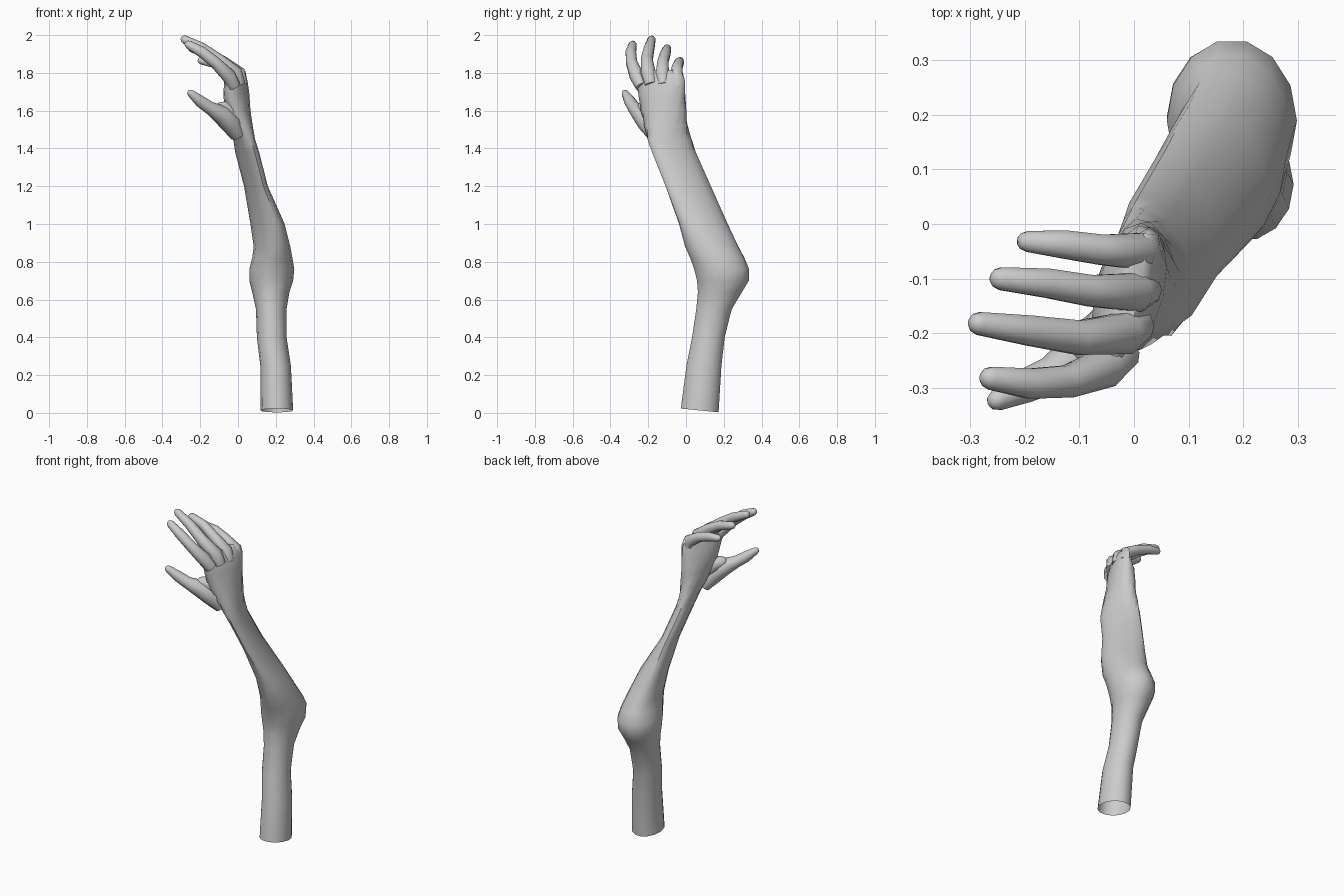
import bpy, bmesh, math
from mathutils import Vector

cube = bpy.data.objects.get("Cube")
if cube:
    bpy.data.objects.remove(cube, do_unlink=True)

# Single plain grey
grey = bpy.data.materials.new("plain grey")
grey.use_nodes = True
GREY = (0.6, 0.6, 0.6, 1.0)
grey.diffuse_color = GREY
grey.node_tree.nodes["Principled BSDF"].inputs["Base Color"].default_value = GREY


def loft(name, rings, cap_start=False, cap_end=True):
    """Skin a list of equally long point rings into a smooth-shaded object."""
    bm = bmesh.new()
    loops = [[bm.verts.new(p) for p in ring] for ring in rings]
    n = len(loops[0])
    for a, b in zip(loops, loops[1:]):
        for i in range(n):
            j = (i + 1) % n
            bm.faces.new((a[i], a[j], b[j], b[i]))
    if cap_start:
        bm.faces.new(loops[0][::-1])
    if cap_end:
        bm.faces.new(loops[-1])
    mesh = bpy.data.meshes.new(name)
    bm.to_mesh(mesh)
    bm.free()
    mesh.materials.append(grey)
    obj = bpy.data.objects.new(name, mesh)
    bpy.context.collection.objects.link(obj)
    bpy.ops.object.select_all(action='DESELECT')
    obj.select_set(True)
    bpy.context.view_layer.objects.active = obj
    bpy.ops.object.shade_smooth_by_angle(angle=math.radians(50))
    return obj


def section(z, x0, x1, y0, y1, lean=0.0, tilt=0.0, n=14):
    """Ellipse filling a box; lean skews its long axis, tilt slopes it along y."""
    cx, cy, ax, ay = (x0 + x1) / 2, (y0 + y1) / 2, (x1 - x0) / 2, (y1 - y0) / 2
    ring = []
    for i in range(n):
        t = 2 * math.pi * i / n
        dy = ay * (lean * math.cos(t) + math.sqrt(1 - lean ** 2) * math.sin(t))
        ring.append((cx + ax * math.cos(t), cy + dy, z + tilt * dy))
    return ring


def digit(name, path, radii, n=10):
    """Tapered tube along a path with a rounded tip."""
    pts = [Vector(p) for p in path]
    end = (pts[-1] - pts[-2]).normalized()
    r = radii[-1]
    pts += [pts[-1] + end * r * 0.6, pts[-1] + end * r * 0.9]
    radii = list(radii) + [r * 0.75, r * 0.35]
    rings = []
    for i, p in enumerate(pts):
        d = (pts[min(i + 1, len(pts) - 1)] - pts[max(i - 1, 0)]).normalized()
        u = Vector((0, 1, 0)).cross(d).normalized()
        v = d.cross(u)
        rings.append([p + radii[i] * (math.cos(a) * u + math.sin(a) * v)
                      for a in (2 * math.pi * k / n for k in range(n))])
    return loft(name, rings, cap_start=True)


# Upper arm, elbow, forearm, wrist and palm, open at the bottom
loft("arm_and_palm", [
    section(0.013, 0.12, 0.292, -0.03, 0.175, 0.0, -0.1),
    section(0.25, 0.118, 0.28, 0.0, 0.19),
    section(0.40, 0.10, 0.257, 0.03, 0.207),
    section(0.55, 0.095, 0.257, 0.052, 0.245),
    section(0.64, 0.075, 0.272, 0.06, 0.30),
    section(0.70, 0.06, 0.292, 0.055, 0.336),
    section(0.76, 0.06, 0.298, 0.04, 0.338),
    section(0.82, 0.075, 0.288, 0.02, 0.312, -0.05),
    section(0.88, 0.083, 0.277, -0.005, 0.278, -0.15),
    section(1.00, 0.066, 0.247, -0.038, 0.222, -0.35),
    section(1.20, 0.032, 0.158, -0.108, 0.132, -0.6),
    section(1.38, -0.015, 0.112, -0.18, 0.052, -0.6),
    section(1.45, -0.025, 0.09, -0.207, 0.032, -0.45),
    section(1.52, -0.045, 0.078, -0.222, 0.01, -0.1),
    section(1.60, -0.07, 0.066, -0.24, 0.002, 0.2),
    section(1.69, -0.078, 0.06, -0.255, -0.002, 0.4),
    section(1.76, -0.072, 0.05, -0.277, -0.006, 0.65),
    section(1.80, -0.06, 0.037, -0.268, -0.015, 0.75),
    section(1.815, -0.04, 0.02, -0.24, -0.04, 0.8),
])

# Fingers and thumb, from knuckle to tip
digit("index_finger",
      [(-0.02, -0.235, 1.73), (-0.05, -0.262, 1.785), (-0.12, -0.288, 1.855),
       (-0.19, -0.292, 1.91), (-0.262, -0.282, 1.95)],
      [0.034, 0.038, 0.031, 0.029, 0.022])
digit("middle_finger",
      [(0.005, -0.185, 1.74), (-0.015, -0.2, 1.80), (-0.1, -0.208, 1.867),
       (-0.19, -0.195, 1.93), (-0.283, -0.182, 1.977)],
      [0.034, 0.04, 0.033, 0.029, 0.022])
digit("ring_finger",
      [(0.02, -0.12, 1.74), (0.005, -0.125, 1.797), (-0.08, -0.122, 1.86),
       (-0.16, -0.108, 1.905), (-0.243, -0.1, 1.93)],
      [0.032, 0.037, 0.03, 0.028, 0.022])
digit("little_finger",
      [(0.025, -0.045, 1.73), (0.012, -0.05, 1.787), (-0.06, -0.047, 1.83),
       (-0.13, -0.037, 1.855), (-0.195, -0.032, 1.865)],
      [0.03, 0.035, 0.029, 0.027, 0.02])
digit("thumb",
      [(0.0, -0.165, 1.47), (-0.04, -0.2, 1.535), (-0.095, -0.24, 1.585),
       (-0.15, -0.275, 1.615), (-0.2, -0.297, 1.65), (-0.25, -0.322, 1.692)],
      [0.04, 0.056, 0.05, 0.034, 0.031, 0.02])
# Web of flesh between thumb and palm
digit("thumb_web",
      [(0.0, -0.16, 1.56), (-0.04, -0.19, 1.6), (-0.085, -0.225, 1.615)],
      [0.05, 0.05, 0.035])
